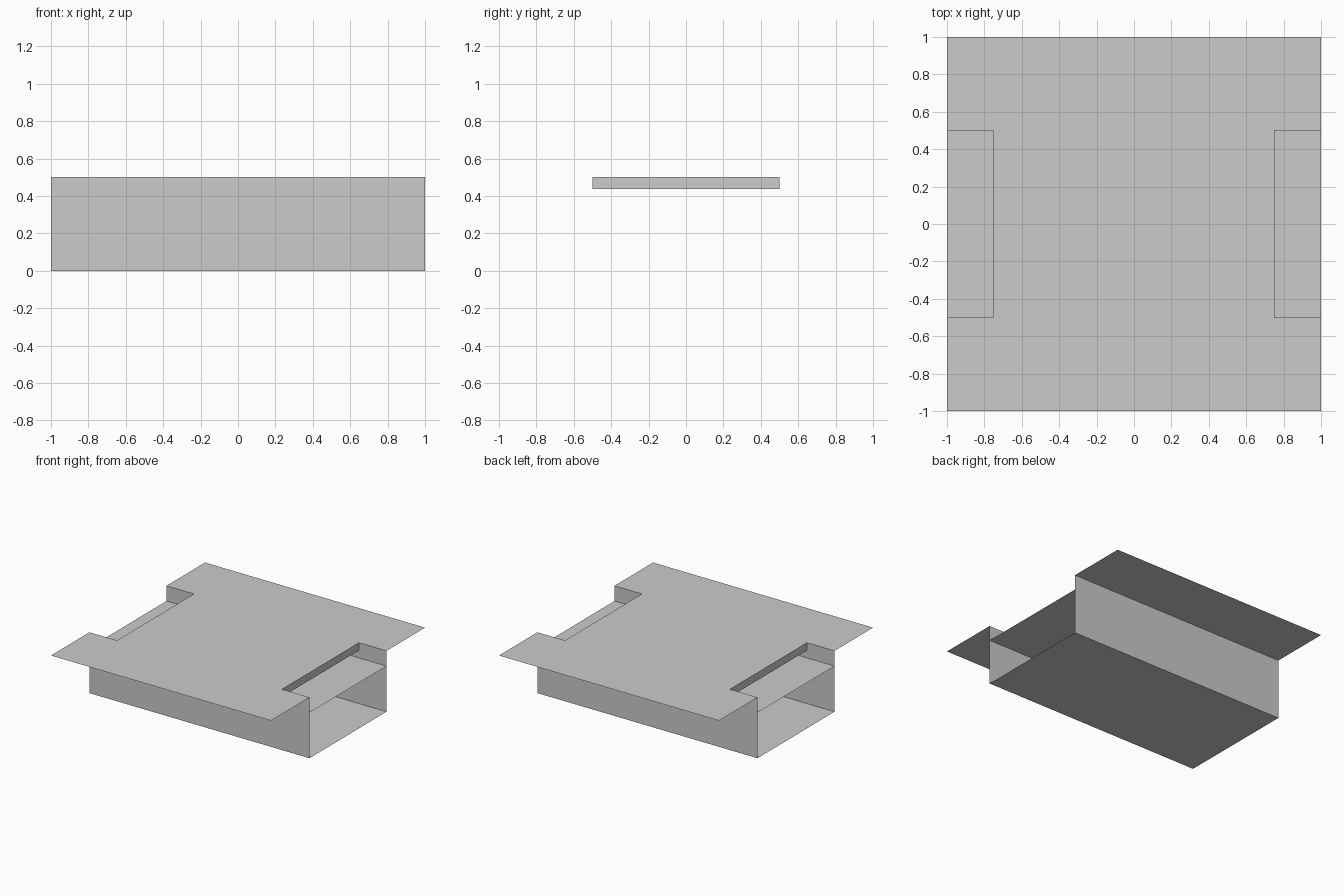
import bpy, bmesh

if "Cube" in bpy.data.objects:
    bpy.data.objects.remove(bpy.data.objects["Cube"])

H, WALL_Y, NOTCH_X = 0.5, 0.5, 0.75
SHELF_Z, LIP_Z = 0.375, 0.4375


def sheet(name, outline):
    """One flat face from an outline of 3D points."""
    bm = bmesh.new()
    bm.faces.new([bm.verts.new(p) for p in outline])
    mesh = bpy.data.meshes.new(name)
    bm.to_mesh(mesh)
    bm.free()
    obj = bpy.data.objects.new(name, mesh)
    bpy.context.collection.objects.link(obj)
    return obj


def level(name, x, y, z):
    """Horizontal rectangle centred on the origin."""
    return sheet(name, [(-x, -y, z), (x, -y, z), (x, y, z), (-x, y, z)])


# Top plate, notched at both ends
half = [(1, -1), (1, -WALL_Y), (NOTCH_X, -WALL_Y),
        (NOTCH_X, WALL_Y), (1, WALL_Y), (1, 1)]
sheet("top_plate", [(x, y, H) for x, y in half] + [(-x, -y, H) for x, y in half])

# Channel floor and inner shelf
level("channel_floor", 1, WALL_Y, 0)
level("inner_shelf", 1, WALL_Y, SHELF_Z)

# Underside of the thick part of the top, between the notches
level("cover_underside", NOTCH_X, WALL_Y, LIP_Z)

# Channel side walls and notch lips
for s, wall, lip in ((-1, "front_wall", "left_lip"), (1, "back_wall", "right_lip")):
    y, x = s * WALL_Y, s * NOTCH_X
    sheet(wall, [(s, y, 0), (-s, y, 0), (-s, y, H), (s, y, H)])
    sheet(lip, [(x, -y, LIP_Z), (x, y, LIP_Z), (x, y, H), (x, -y, H)])
